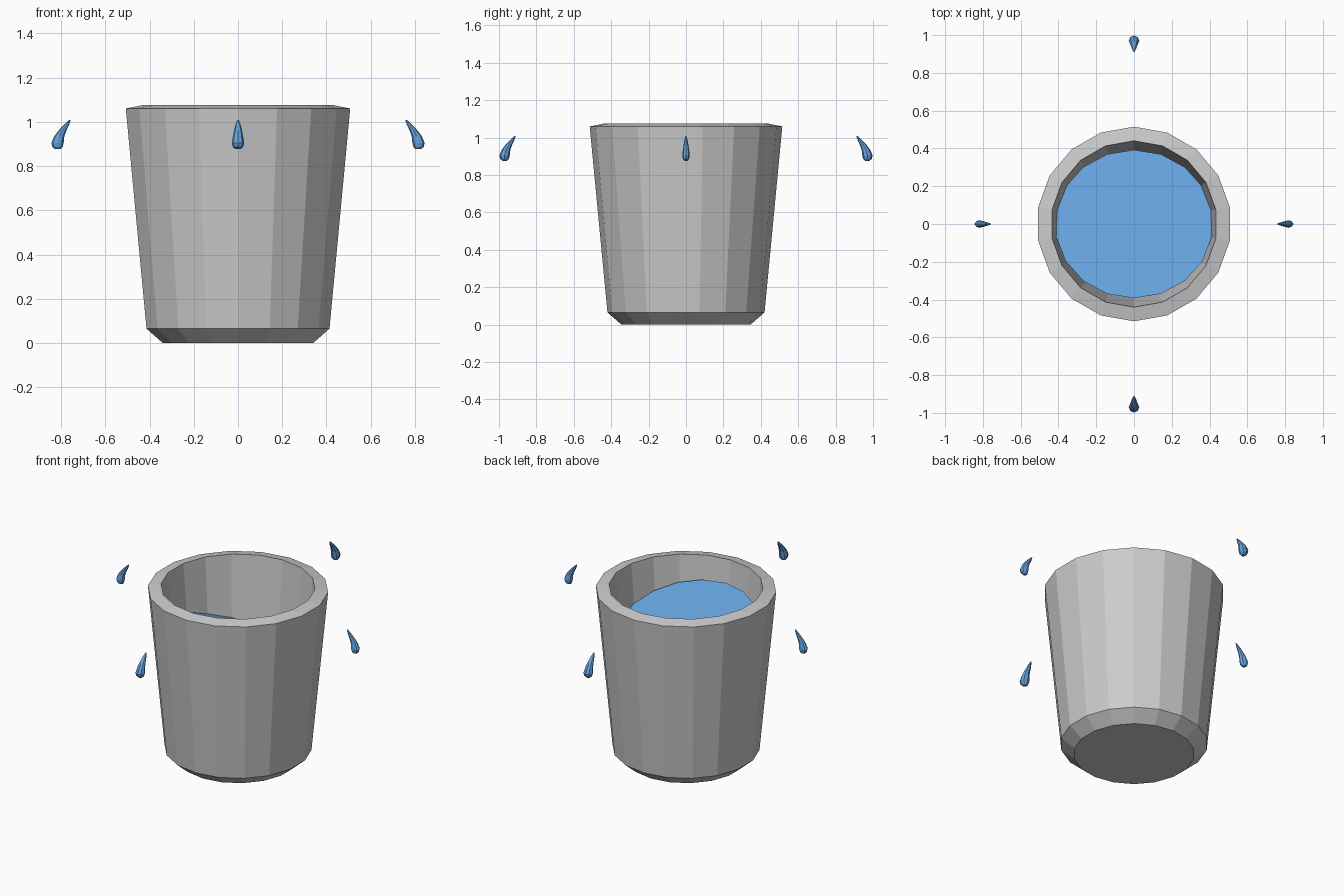
import bpy, bmesh, math
from mathutils import Vector, Matrix

if "Cube" in bpy.data.objects:
    bpy.data.objects.remove(bpy.data.objects["Cube"])

SIDES = 18


def ring(bm, n, rx, ry, cx, z, start):
    return [bm.verts.new((cx + rx * math.cos(start + 2 * math.pi * i / n),
                          ry * math.sin(start + 2 * math.pi * i / n), z)) for i in range(n)]


def loft(name, n, rings, start, mat=None, matrix=Matrix()):
    """Skin a stack of (rx, ry, cx, z) rings and cap both ends."""
    bm = bmesh.new()
    loops = [ring(bm, n, *r, start) for r in rings]
    for a, b in zip(loops, loops[1:]):
        for i in range(n):
            j = (i + 1) % n
            bm.faces.new((a[i], a[j], b[j], b[i]))
    bm.faces.new(loops[0][::-1])
    if len(loops) > 1:
        bm.faces.new(loops[-1])
    bm.normal_update()
    bm.transform(matrix)
    mesh = bpy.data.meshes.new(name)
    bm.to_mesh(mesh)
    bm.free()
    ob = bpy.data.objects.new(name, mesh)
    bpy.context.collection.objects.link(ob)
    if mat:
        mesh.materials.append(mat)
    return ob


blue = bpy.data.materials.new("water_blue")
blue.diffuse_color = (0.13, 0.36, 0.72, 1)
blue.use_nodes = True
blue.node_tree.nodes["Principled BSDF"].inputs["Base Color"].default_value = blue.diffuse_color

# Tapered cup: chamfered base, sloping rim, hollow inside
profile = [(0.345, 0), (0.42, 0.065), (0.515, 1.06), (0.44, 1.075), (0.352, 0.09)]
loft("cup", SIDES, [(r, r, 0, z) for r, z in profile], math.pi / 2)

# Tilted water surface, higher at the front (single disc facing up)
tilt = Matrix.Translation((0, 0, 0.805)) @ Matrix.Rotation(math.radians(-20), 4, 'X')
water = loft("water_surface", SIDES, [(0.418, 0.418, 0, 0)], math.pi / 2, blue, tilt)
water.data.flip_normals()

# Four bent droplets: (half width, radial centre, height), round end low, tip leaning inward
drop = [(0.012, -0.002, 0.876), (0.023, 0.000, 0.886), (0.028, 0.000, 0.905),
        (0.023, -0.008, 0.935), (0.018, -0.022, 0.96), (0.012, -0.040, 0.985),
        (0.004, -0.056, 1.008)]
for k, side in enumerate(("right", "back", "left", "front")):
    dist, squash = ((0.816, 0.72), (0.97, 1.0))[k % 2]
    loft("droplet_" + side, 8, [(w, w * squash, dist + c, z) for w, c, z in drop], 0,
         blue, Matrix.Rotation(k * math.pi / 2, 4, 'Z'))
